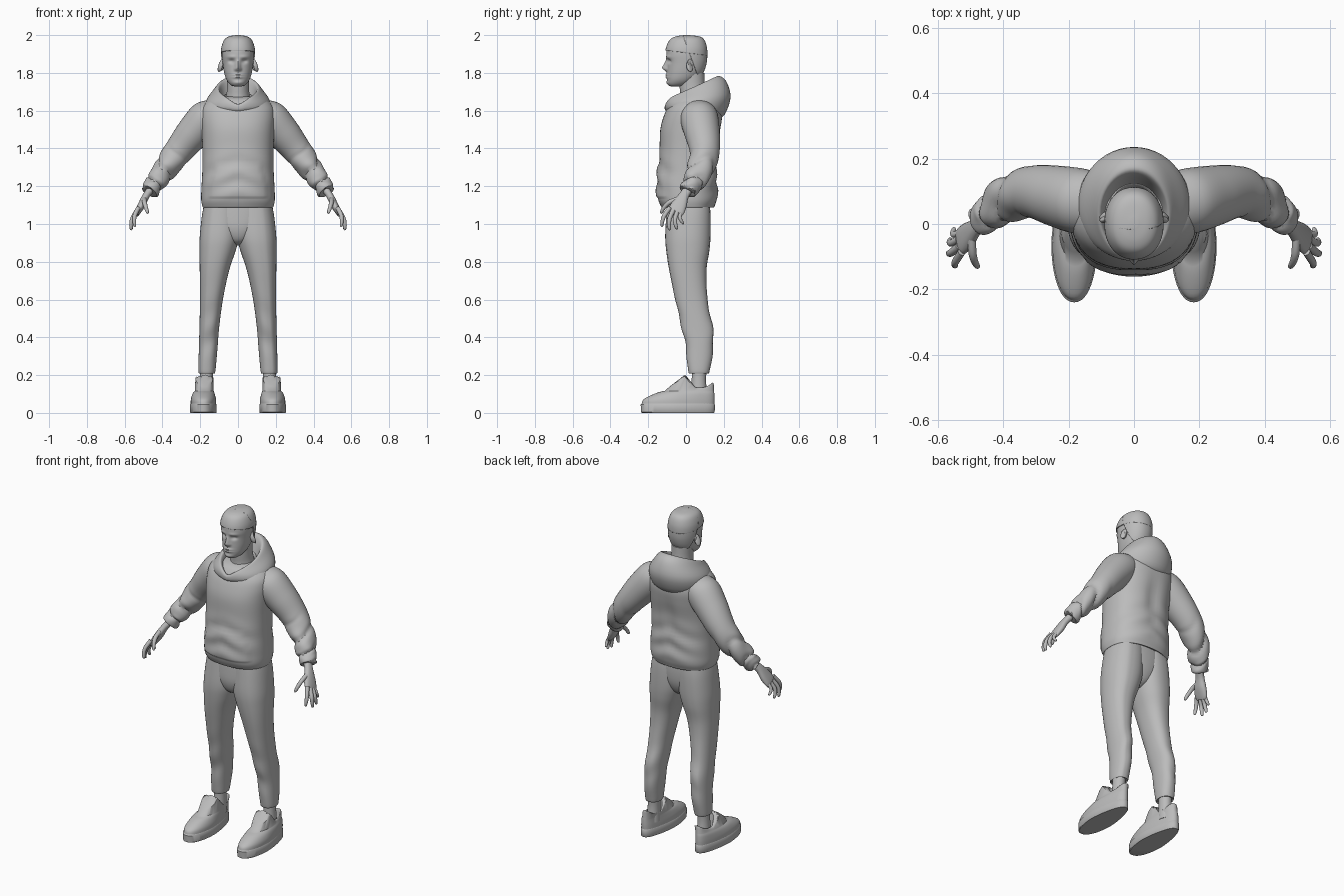
import bpy, bmesh
from math import sin, cos, pi, exp, radians
from mathutils import Vector

if "Cube" in bpy.data.objects:
    bpy.data.objects.remove(bpy.data.objects["Cube"], do_unlink=True)

grey = bpy.data.materials.new("clay_grey")
grey.use_nodes = True
COLOUR = (0.5, 0.5, 0.5, 1)
grey.diffuse_color = COLOUR
grey.node_tree.nodes["Principled BSDF"].inputs["Base Color"].default_value = COLOUR


def flat(cx, rx, yf, yb, zf, zb=None):
    """Ring from half width, front and back, with optional tilt."""
    zb = zf if zb is None else zb
    return (Vector((cx, (yf + yb) / 2, (zf + zb) / 2)),
            Vector((rx, 0, 0)), Vector((0, (yb - yf) / 2, (zb - zf) / 2)))


def tube(points, side=(0, 1, 0)):
    """Rings square to a path of (x, y, z, side radius, other radius)."""
    pos = [Vector(p[:3]) for p in points]
    rings = []
    for i, p in enumerate(points):
        t = (pos[min(i + 1, len(pos) - 1)] - pos[max(i - 1, 0)]).normalized()
        u = Vector(side)
        u = (u - t * u.dot(t)).normalized()
        rings.append((pos[i], u * p[3], t.cross(u) * p[4]))
    return rings


def spline(a, b, c, d, t):
    return b + (c - a) * (t / 2) + (a * 2 - b * 5 + c * 4 - d) * (t * t / 2) \
        + (b * 3 - a - c * 3 + d) * (t ** 3 / 2)


def loft(name, rings, n=32, sub=4, power=2.0, warp=None, mirror=False, cuts=(), angle=40):
    """Skin smoothed rings, capped at both ends."""
    last = len(rings) - 1
    dense = []
    for i in range(last):
        four = [rings[max(0, min(last, i + k))] for k in (-1, 0, 1, 2)]
        for s in range(sub):
            dense.append([spline(*(r[k] for r in four), s / sub) for k in range(3)])
    dense.append(rings[-1])
    bm = bmesh.new()
    rows = []
    for i, (c, u, v) in enumerate(dense):
        row = []
        for j in range(n):
            a = 2 * pi * j / n
            ca, sa = [(1 if w > 0 else -1) * abs(w) ** (2 / power) for w in (cos(a), sin(a))]
            p = c + u * ca + v * sa
            if warp:
                p = warp(p, c, i / (len(dense) - 1), a)
            row.append(bm.verts.new(p))
        rows.append(row)
    for r0, r1 in zip(rows, rows[1:]):
        for j in range(n):
            k = (j + 1) % n
            bm.faces.new((r0[j], r0[k], r1[k], r1[j]))
    bm.faces.new(rows[0][::-1])
    bm.faces.new(rows[-1])
    bmesh.ops.recalc_face_normals(bm, faces=bm.faces)
    for co, no in cuts:
        bmesh.ops.bisect_plane(bm, geom=bm.verts[:] + bm.edges[:] + bm.faces[:],
                               plane_co=co, plane_no=no, clear_inner=True)
    mesh = bpy.data.meshes.new(name)
    bm.to_mesh(mesh)
    bm.free()
    mesh.materials.append(grey)
    ob = bpy.data.objects.new(name, mesh)
    bpy.context.collection.objects.link(ob)
    bpy.ops.object.select_all(action="DESELECT")
    ob.select_set(True)
    bpy.context.view_layer.objects.active = ob
    bpy.ops.object.shade_smooth_by_angle(angle=radians(angle))
    if mirror:
        ob.modifiers.new("Mirror", "MIRROR").use_mirror_merge = False
    return ob


def bell(x, x0, w):
    return exp(-((x - x0) / w) ** 2)


# Head: face features pushed out of or into the front
def face(p, c, t, a):
    if p.y < c.y:
        x, z = abs(p.x), p.z
        nose = bell(x, 0, .012) * (.024 * bell(z, 1.826, .016) + .013 * bell(z, 1.85, .02))
        nose += .007 * bell(x, .013, .007) * bell(z, 1.82, .008)
        eyes = .012 * bell(x, .034, .016) * bell(z, 1.862, .011)
        brow = .005 * bell(x, .034, .025) * bell(z, 1.884, .009)
        lips = bell(x, 0, .026) * (.008 * bell(z, 1.790, .006) + .008 * bell(z, 1.777, .006))
        chin = .006 * bell(x, 0, .025) * bell(z, 1.748, .01)
        p.y += eyes - nose - brow - lips - chin
    return p


def skull(g):
    return [flat(0, rx + g, yf - g, yb + g, z + g * (z > 1.95)) for rx, yf, yb, z in (
        (.018, -.08, -.03, 1.728), (.040, -.094, .01, 1.737), (.060, -.1, .05, 1.762),
        (.073, -.1, .085, 1.80), (.081, -.099, .103, 1.85), (.085, -.104, .107, 1.90),
        (.081, -.098, .104, 1.94), (.066, -.079, .09, 1.97), (.042, -.048, .065, 1.987),
        (.006, -.004, .012, 1.994))]


loft("head", skull(0), n=96, sub=10, power=2.15, warp=face)
for name, cuts in (
        ("hair_top", [((0, -.1, 1.918), (0, .12, 1))]),
        ("hair_back", [((0, .02, 1.9), (0, 1, .375)), ((0, .1, 1.785), (0, 0, 1))])):
    hair = loft(name, skull(.006), n=64, sub=6, power=2.15, cuts=cuts)
    hair.modifiers.new("Solidify", "SOLIDIFY").thickness = .006
loft("ears", tube([(.078, .012, 1.835, .012, .022), (.088, .018, 1.838, .017, .032),
                   (.095, .024, 1.84, .016, .031), (.094, .022, 1.84, .009, .02)]),
     n=24, mirror=True)
loft("neck", [flat(0, .085, -.04, .14, 1.60), flat(0, .064, -.03, .115, 1.67),
              flat(0, .058, -.034, .1, 1.73), flat(0, .06, -.035, .098, 1.80)])
loft("shirt_collar", [flat(0, .09, -.065, .13, 1.62, 1.66), flat(0, .079, -.056, .125, 1.655, 1.69),
                      flat(0, .072, -.046, .12, 1.657, 1.692), flat(0, .066, -.03, .11, 1.64, 1.67)])


# Hoodie body with a raised front pocket and soft folds
def body_folds(p, c, t, a):
    if p.y < 0 and abs(p.x) < .15 - .3 * max(0, p.z - 1.2) and 1.14 < p.z < 1.31:
        p.y -= .005
    w = bell(p.z, 1.25, .1)
    p.y += .006 * w * sin(p.z * 55 + abs(p.x) * 22) * sin(a)
    if p.y > 0:
        p.y -= .012 * bell(p.x, 0, .04) * bell(p.z, 1.4, .12)
    return p


loft("hoodie_body", [flat(0, rx, yf, yb, z) for rx, yf, yb, z in (
    (.172, -.11, .13, 1.10), (.184, -.125, .146, 1.087), (.19, -.136, .154, 1.1),
    (.195, -.148, .164, 1.13), (.194, -.153, .168, 1.18), (.189, -.146, .163, 1.28),
    (.188, -.14, .168, 1.40), (.193, -.136, .185, 1.50), (.197, -.118, .192, 1.57),
    (.188, -.094, .182, 1.62), (.15, -.06, .16, 1.66), (.1, -.02, .13, 1.675))],
    n=64, sub=6, power=2.35, warp=body_folds)


# Hood resting on the shoulders, dipping to a point in front
def hood_dip(p, c, t, a):
    if p.y < 0:
        p.z -= .03 * bell(p.x, 0, .045) * min(1, t * 2)
    return p


loft("hood", [flat(0, *r) for r in (
    (.13, -.08, .16, 1.575, 1.55), (.168, -.108, .205, 1.61, 1.58),
    (.169, -.113, .236, 1.635, 1.67), (.13, -.11, .215, 1.658, 1.752),
    (.108, -.1, .176, 1.664, 1.784), (.095, -.083, .15, 1.645, 1.765),
    (.085, -.062, .12, 1.61, 1.68))], n=48, sub=4, warp=hood_dip)


# Sleeves with pinched folds around the elbow and above the cuff
def sleeve_folds(p, c, t, a):
    w = min(1, max(0, (t - .35) / .2)) * (1 if t < .9 else 0)
    pinch = (1 - abs(sin(t * 17 + .9 * sin(a + .6) + .5 * sin(a * 2)))) ** 2
    ripple = .05 * sin(a * 3 + t * 21)
    return c + (p - c) * (1 + w * (.08 + ripple - .24 * pinch))


loft("sleeves", tube([
    (.10, .065, 1.60, .085, .07), (.165, .07, 1.56, .1, .097), (.235, .085, 1.485, .094, .091),
    (.30, .098, 1.405, .082, .079), (.345, .093, 1.345, .074, .07), (.39, .074, 1.285, .067, .06),
    (.43, .045, 1.23, .058, .052), (.448, .03, 1.205, .05, .046), (.47, .01, 1.172, .044, .041),
    (.466, .014, 1.178, .032, .03)]),
    n=36, sub=6, warp=sleeve_folds, mirror=True, angle=32)

# Hands
loft("palms", tube([(.44, .03, 1.21, .026, .022), (.483, -.008, 1.155, .026, .019),
                    (.508, -.034, 1.105, .04, .02), (.528, -.052, 1.068, .043, .016),
                    (.537, -.058, 1.048, .034, .01)]), n=24, power=2.3, mirror=True)
fingers = {
    "index_fingers": ((.528, -.086, 1.085), (.545, -.128, .985), .0105),
    "middle_fingers": ((.535, -.068, 1.07), (.565, -.086, .967), .011),
    "ring_fingers": ((.537, -.047, 1.062), (.562, -.046, .972), .0105),
    "little_fingers": ((.533, -.027, 1.06), (.55, -.012, 1.0), .009),
    "thumbs": ((.497, -.035, 1.135), (.477, -.133, 1.055), .0115)}
for name, (base, tip, r) in fingers.items():
    base, tip = Vector(base), Vector(tip)
    bend = Vector((.012, -.012, 0)) if name != "thumbs" else Vector((.006, -.015, .012))
    path = [(*(base.lerp(tip, t) + bend * sin(pi * t)), r * k, r * k)
            for t, k in ((0, 1.15), (.3, 1.1), (.5, 1.05), (.75, .92), (.94, .7), (1, .2))]
    loft(name, tube(path, (1, 0, 0) if name == "thumbs" else (0, 1, 0)),
         n=14, sub=3, mirror=True)


# Trousers: outer panel slightly proud, giving the front and back seams
def seam(p, c, t, a):
    k = 1.02 if cos(a) > .3 else 1
    p.y += .004 * sin(p.z * 38 + p.x * 20) * bell(p.z, .42, .15) * sin(a)
    return c + (p - c) * k


loft("trouser_legs", [flat((a + b) / 2, (b - a) / 2, yf, yb, z) for a, b, yf, yb, z in (
    (-.01, .172, -.098, .122, 1.13), (-.012, .188, -.104, .13, 1.05),
    (-.008, .2, -.11, .13, .94), (.012, .202, -.105, .124, .86), (.048, .201, -.088, .108, .75),
    (.08, .2, -.057, .114, .60), (.10, .203, -.022, .141, .45), (.108, .206, -.002, .145, .35),
    (.12, .208, .012, .125, .22), (.128, .2, .02, .117, .215))],
    n=48, sub=6, power=2.25, warp=seam, mirror=True)
loft("trouser_seat", [flat(0, rx, yf, yb, z) for rx, yf, yb, z in (
    (.165, -.1, .122, 1.13), (.165, -.105, .126, 1.05), (.13, -.104, .118, .97),
    (.06, -.08, .09, .91), (.015, -.03, .05, .885))], n=40, power=2.3)
loft("ankles", [flat(.166, .036, .03, .112, .25), flat(.168, .034, .03, .106, .17),
                flat(.17, .038, .02, .115, .08)], n=24, mirror=True)


# Shoes: narrower heel, raised tongue and heel tab
def shoe_shape(p, c, t, a):
    p.x = c.x + (p.x - c.x) * (1 - .18 * max(0, min(1, (p.y + .06) / .15)))
    if p.z > .12:
        p.z += .07 * max(0, min((p.y + .115) / .11, (.05 - p.y) / .055))
        p.z += .026 * max(0, min(1, (p.y - .08) / .06)) ** 2
    return p


loft("shoe_soles", [flat(.183, rx, yf, yb, z) for rx, yf, yb, z in (
    (.068, -.232, .149, 0), (.071, -.238, .152, .004), (.071, -.24, .153, .044),
    (.067, -.234, .149, .05))], n=48, sub=1, power=2.2, warp=shoe_shape, mirror=True)
loft("shoe_uppers", [flat(cx, rx, yf, yb, z) for cx, rx, yf, yb, z in (
    (.183, .068, -.235, .15, .046), (.183, .067, -.224, .151, .072),
    (.182, .061, -.17, .15, .10), (.179, .054, -.112, .148, .117),
    (.174, .047, -.005, .145, .132), (.173, .042, .004, .138, .131),
    (.172, .038, .012, .128, .105))], n=48, sub=4, power=2.2, warp=shoe_shape, mirror=True)
